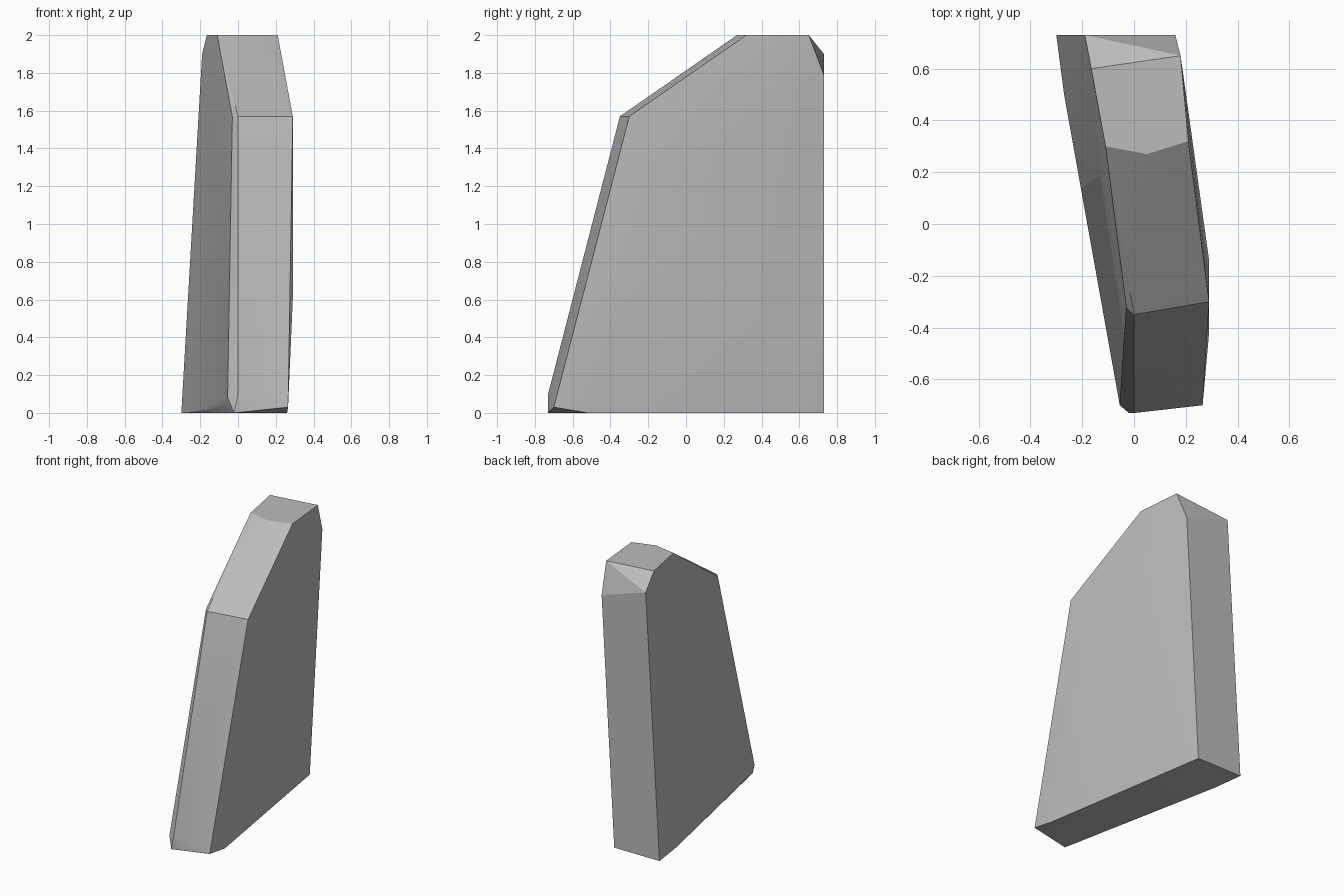
import bpy
import bmesh
import math

default_cube = bpy.data.objects.get("Cube")
if default_cube:
    bpy.data.objects.remove(default_cube, do_unlink=True)


def make_material(name, colour):
    material = bpy.data.materials.new(name)
    material.use_nodes = True
    material.diffuse_color = colour
    for node in material.node_tree.nodes:
        if node.type == "BSDF_PRINCIPLED":
            node.inputs["Base Color"].default_value = colour
            node.inputs["Roughness"].default_value = 0.9
    return material


def make_chiselled_stone(name, corner_groups, material):
    """Wrap the corner groups in one convex skin of flat planes."""
    mesh = bpy.data.meshes.new(name)
    bm = bmesh.new()
    for group in corner_groups:
        for corner in group:
            bm.verts.new(corner)
    hull = bmesh.ops.convex_hull(bm, input=bm.verts[:])
    unused = {v for v in hull["geom_interior"] if isinstance(v, bmesh.types.BMVert)}
    bmesh.ops.delete(bm, geom=list(unused), context="VERTS")
    # merge the triangles of each plane
    bmesh.ops.dissolve_limit(bm, angle_limit=math.radians(1),
                             verts=bm.verts[:], edges=bm.edges[:])
    bmesh.ops.recalc_face_normals(bm, faces=bm.faces[:])
    bm.to_mesh(mesh)
    bm.free()
    mesh.materials.append(material)
    stone = bpy.data.objects.new(name, mesh)
    bpy.context.collection.objects.link(stone)
    return stone


# footprint, slightly undercut at the front corners
foot = [(-0.3, 0.73, 0), (0.06, 0.73, 0), (0.26, -0.52, 0), (-0.02, -0.73, 0),
        (-0.27, 0.5, 0), (-0.08, -0.55, 0.03), (0.265, -0.7, 0.03)]

# narrow bevel on the leading edge
leading_edge = [(0, -0.73, 0.1), (-0.055, -0.7, 0.08)]

# gentle bulge of the broad side
bulge = [(0.29, -0.42, 0.6), (0.29, -0.14, 1.2)]

# shoulder where the front leans back
shoulder = [(-0.03, -0.32, 1.57), (0, -0.35, 1.57), (0.29, -0.3, 1.57)]

# flat crown
crown = [(-0.11, 0.3, 2), (0.05, 0.27, 2), (0.21, 0.32, 2),
         (0.18, 0.65, 2), (-0.165, 0.6, 2)]

# chipped top of the back
back_chip = [(-0.19, 0.73, 1.9), (0.16, 0.73, 1.79)]

grey = make_material("stone_grey", (0.5, 0.5, 0.5, 1))
stone = make_chiselled_stone(
    "standing_stone", [foot, leading_edge, bulge, shoulder, crown, back_chip], grey)

# soften only the shallow creases
bpy.ops.object.select_all(action="DESELECT")
stone.select_set(True)
bpy.context.view_layer.objects.active = stone
bpy.ops.object.shade_smooth_by_angle(angle=math.radians(20))
